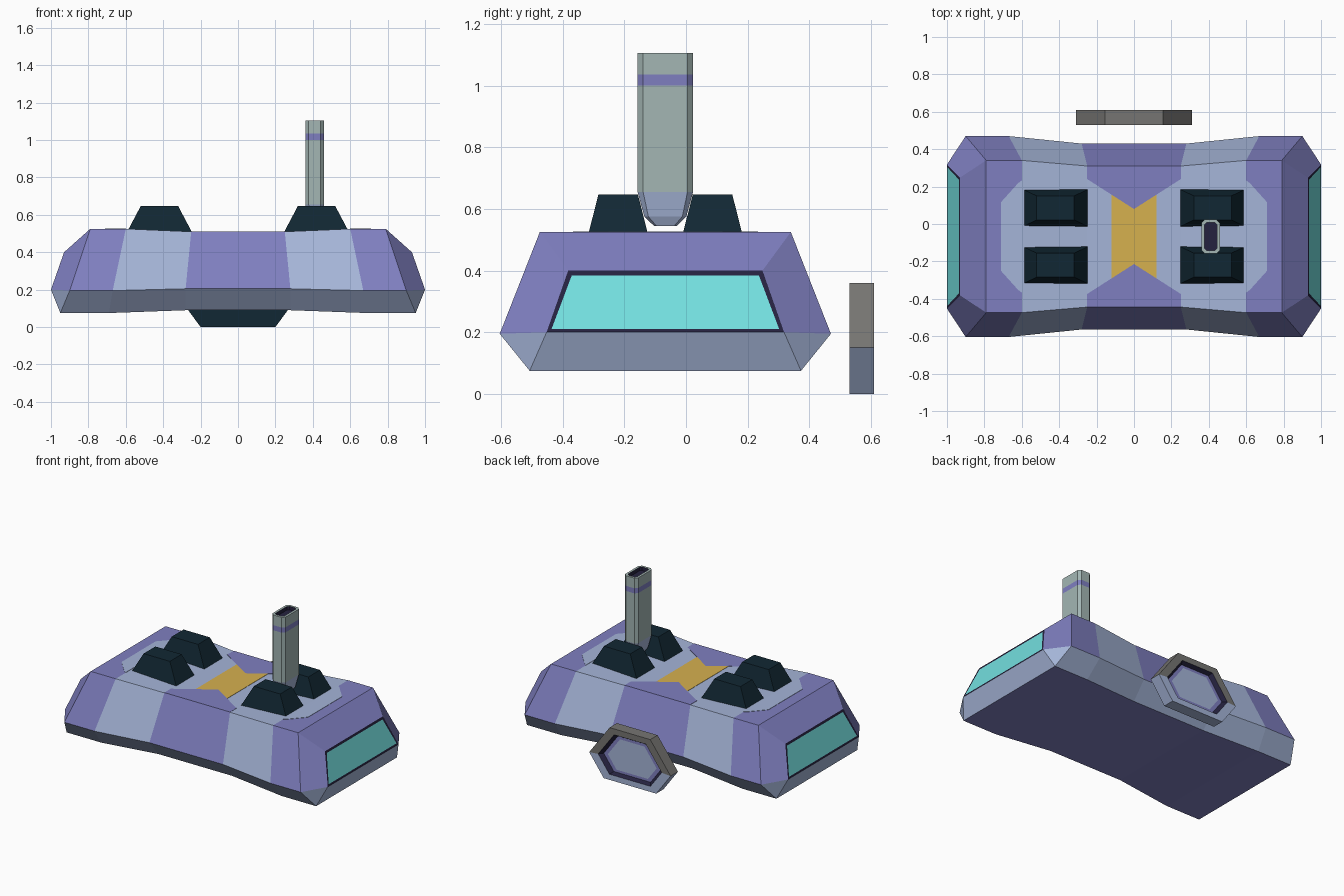
import bpy, bmesh
from mathutils import Vector

if "Cube" in bpy.data.objects:
    bpy.data.objects.remove(bpy.data.objects["Cube"])

YC = -0.067  # centre line of the hull in y


def material(name, hexcode):
    m = bpy.data.materials.new(name)
    rgb = [int(hexcode[i:i + 2], 16) / 255 for i in (0, 2, 4)]
    lin = [c / 12.92 if c < 0.04045 else ((c + 0.055) / 1.055) ** 2.4 for c in rgb]
    m.diffuse_color = (*lin, 1)
    m.use_nodes = True
    m.node_tree.nodes["Principled BSDF"].inputs["Base Color"].default_value = m.diffuse_color
    return m


PURPLE, LAVENDER, NAVY, CYAN, ORANGE, GREY, BLACK, BROWN = range(8)
MATS = [material(n, h) for n, h in [
    ("purple", "7F7FC0"), ("lavender", "A5B5D8"), ("dark navy", "25223F"),
    ("cyan glass", "74E0E0"), ("ochre", "D6B14F"), ("pale grey green", "A3B6B4"),
    ("black teal", "112733"), ("brown grey", "767572")]]


def finish(name, bm):
    bmesh.ops.recalc_face_normals(bm, faces=bm.faces[:])
    me = bpy.data.meshes.new(name)
    bm.to_mesh(me)
    bm.free()
    for m in MATS:
        me.materials.append(m)
    ob = bpy.data.objects.new(name, me)
    bpy.context.collection.objects.link(ob)
    return ob


def loft(name, loops, bands, start, end):
    """Skin closed loops; bands gives a material (or rule on face centre) per band."""
    bm = bmesh.new()
    rows = [[bm.verts.new(p) for p in lp] for lp in loops]
    n = len(rows[0])
    for a, b, mat in zip(rows, rows[1:], bands):
        for i in range(n):
            j = (i + 1) % n
            f = bm.faces.new((a[i], a[j], b[j], b[i]))
            f.material_index = mat(f.calc_center_median()) if callable(mat) else mat
    bm.faces.new(rows[0]).material_index = start
    bm.faces.new(rows[-1]).material_index = end
    return finish(name, bm)


def plate(name, pts, z, mat):
    """Thin painted panel on the deck."""
    return loft(name, [[(x, y, z - 0.002) for x, y in pts],
                       [(x, y, z + 0.002) for x, y in pts]], [mat], mat, mat)


# Hull: six-point cross sections along x, with faceted ends
def build_hull():
    end = ((0.95, 0.44, 0.075), (0.90, 0.537, 0.195), (0.79, 0.407, 0.525))
    quarter = ((0.69, 0.44, 0.075), (0.67, 0.537, 0.195), (0.60, 0.407, 0.525))
    waist = ((0.28, 0.40, 0.09), (0.28, 0.497, 0.205), (0.25, 0.377, 0.51))
    bm = bmesh.new()

    def section(s, sx):
        front = [bm.verts.new((sx * x, YC - h, z)) for x, h, z in s]
        back = [bm.verts.new((sx * x, YC + h, z)) for x, h, z in reversed(s)]
        return front + back

    rows = [section(s, -1) for s in (end, quarter, waist)]
    rows += [section(s, 1) for s in (waist, quarter, end)]
    flank = (PURPLE, LAVENDER, PURPLE, LAVENDER, PURPLE)
    deck = (PURPLE, LAVENDER, LAVENDER, LAVENDER, PURPLE)
    for k, (a, b) in enumerate(zip(rows, rows[1:])):
        mats = (LAVENDER, flank[k], deck[k], flank[k], LAVENDER, PURPLE)
        for i in range(6):
            j = (i + 1) % 6
            bm.faces.new((a[i], a[j], b[j], b[i])).material_index = mats[i]
    windows = []
    for r, sx in ((rows[0], -1), (rows[-1], 1)):
        b0, m0, t0, t1, m1, b1 = r
        lo = [bm.verts.new((sx, YC + s * 0.385, 0.2)) for s in (-1, 1)]
        hi = [bm.verts.new((sx * 0.93, YC + s * 0.315, 0.4)) for s in (-1, 1)]
        for vs, mat in (((t0, t1, hi[1], hi[0]), PURPLE),
                        ((m0, t0, hi[0], lo[0]), PURPLE),
                        ((m1, t1, hi[1], lo[1]), PURPLE),
                        ((m0, b0, lo[0]), LAVENDER), ((m1, b1, lo[1]), LAVENDER),
                        ((b0, b1, lo[1], lo[0]), LAVENDER)):
            bm.faces.new(vs).material_index = mat
        w = bm.faces.new((lo[0], lo[1], hi[1], hi[0]))
        w.material_index = NAVY
        windows.append(w)
    # end windows: dark frame around an inset glass face
    bmesh.ops.recalc_face_normals(bm, faces=bm.faces[:])
    bmesh.ops.inset_individual(bm, faces=windows, thickness=0.02)
    for w in windows:
        w.material_index = CYAN
    finish("hull", bm)


build_hull()

# Painted deck panels
for s, side in ((1, "back"), (-1, "front")):
    pts = [(-0.25, 0.377), (0.25, 0.377), (0.25, 0.307), (0, 0.147), (-0.25, 0.307)]
    plate("deck_chevron_" + side, [(x, YC + s * y) for x, y in pts], 0.51, PURPLE)
plate("deck_centre_panel", [(x, YC + y) for x, y in (
    (-0.12, 0.224), (0, 0.147), (0.12, 0.224),
    (0.12, -0.224), (0, -0.147), (-0.12, -0.224))], 0.51, ORANGE)
for s, side in ((1, "right"), (-1, "left")):
    pts = [(0.6, 0.3), (0.62, 0.285), (0.71, 0.185),
           (0.71, -0.185), (0.62, -0.285), (0.6, -0.3)]
    plate("deck_end_panel_" + side, [(s * x, YC + y) for x, y in pts], 0.525, LAVENDER)

# Four tapered blocks on the deck
for cx in (-0.42, 0.42):
    for cy in (YC - 0.153, YC + 0.153):
        loops = [[(cx + sx * hx, cy + sy * hy, z)
                  for sx, sy in ((-1, -1), (1, -1), (1, 1), (-1, 1))]
                 for hx, hy, z in ((0.175, 0.1, 0.505), (0.1, 0.064, 0.647))]
        loft("deck_block", loops, [BLACK], BLACK, BLACK)


# Hollow upright post with chamfered corners
def post_loop(z, hx, hy, c):
    q = [(hx - c, -hy), (hx, -hy + c), (hx, hy - c), (hx - c, hy)]
    q += [(-x, -y) for x, y in q]
    return [(0.41 + x, YC + y, z) for x, y in q]


loft("post", [post_loop(*p) for p in (
    (0.545, 0.022, 0.037, 0.008), (0.575, 0.036, 0.068, 0.013),
    (0.655, 0.05, 0.09, 0.018), (1.0, 0.05, 0.09, 0.018),
    (1.035, 0.05, 0.09, 0.018), (1.105, 0.05, 0.09, 0.018),
    (1.105, 0.034, 0.074, 0.012), (1.08, 0.034, 0.074, 0.012))],
    [LAVENDER, LAVENDER, GREY, PURPLE, GREY, GREY, NAVY], LAVENDER, NAVY)


# Six-sided hatch standing behind the hull, with a recessed back
def hatch_loop(y, s):
    half = [(0.155, 0.36), (0.31, 0.15), (0.2, 0.0)]
    pts = half + [(-x, z) for x, z in reversed(half)]
    return [(x * s, y, 0.175 + (z - 0.175) * s) for x, z in pts]


def two_tone(c):
    return BROWN if c.z > 0.15 else LAVENDER


loft("rear_hatch", [hatch_loop(*p) for p in (
    (0.53, 1), (0.61, 1), (0.61, 0.78), (0.585, 0.7), (0.585, 0.6))],
    [two_tone, two_tone, NAVY, PURPLE], BLACK, LAVENDER)
